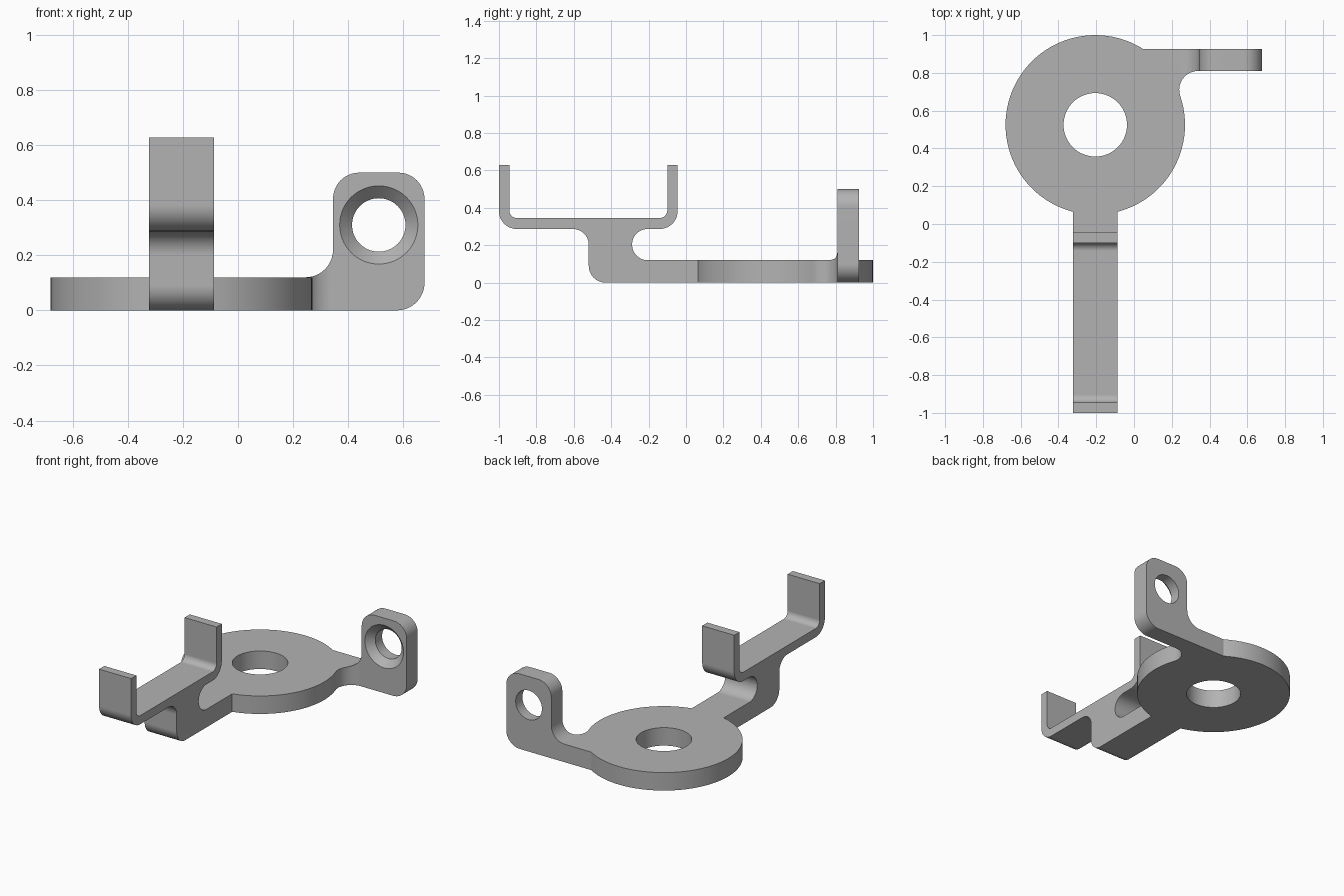
import bpy, bmesh, math
from mathutils import Vector, Matrix

default_cube = bpy.data.objects.get("Cube")
if default_cube:
    bpy.data.objects.remove(default_cube, do_unlink=True)


def rounded(corners, steps=12):
    """Turn (a, b, radius) corners into an outline with true arcs."""
    out = []
    for i, (a, b, r) in enumerate(corners):
        p = Vector((a, b))
        if r == 0:
            out.append(p)
            continue
        u = (Vector(corners[i - 1][:2]) - p).normalized()
        v = (Vector(corners[(i + 1) % len(corners)][:2]) - p).normalized()
        half = u.angle(v) / 2
        centre = p + (u + v).normalized() * (r / math.sin(half))
        start = p + u * (r / math.tan(half)) - centre
        end = p + v * (r / math.tan(half)) - centre
        sweep = start.angle(end)
        for k in range(steps + 1):
            t = k / steps
            out.append(centre + (start * math.sin((1 - t) * sweep)
                                 + end * math.sin(t * sweep)) / math.sin(sweep))
    return out


def make_object(name, bm):
    bmesh.ops.recalc_face_normals(bm, faces=bm.faces)
    mesh = bpy.data.meshes.new(name)
    bm.to_mesh(mesh)
    bm.free()
    obj = bpy.data.objects.new(name, mesh)
    bpy.context.collection.objects.link(obj)
    return obj


def extrude(name, outline, axis, low, high):
    """Extrude a 2D outline along the x, y or z axis."""
    place = {"x": lambda a, b, d: (d, a, b),
             "y": lambda a, b, d: (a, d, b),
             "z": lambda a, b, d: (a, b, d)}[axis]
    bm = bmesh.new()
    face = bm.faces.new([bm.verts.new(place(p[0], p[1], low)) for p in outline])
    moved = bmesh.ops.extrude_face_region(bm, geom=[face])["geom"]
    bmesh.ops.translate(bm, vec=place(0, 0, high - low),
                        verts=[g for g in moved if isinstance(g, bmesh.types.BMVert)])
    return make_object(name, bm)


def cone(name, centre, r1, r2, depth, turn=0, sides=96):
    bm = bmesh.new()
    bmesh.ops.create_cone(bm, cap_ends=True, segments=sides, radius1=r1, radius2=r2,
                          depth=depth,
                          matrix=Matrix.Translation(centre) @ Matrix.Rotation(turn, 4, "X"))
    return make_object(name, bm)


def combine(target, other, operation):
    """Apply a boolean and remove the helper."""
    other.hide_render = True
    mod = target.modifiers.new("combine", "BOOLEAN")
    mod.operation = operation
    mod.solver = "EXACT"
    mod.object = other
    bpy.ops.object.select_all(action="DESELECT")
    target.select_set(True)
    bpy.context.view_layer.objects.active = target
    bpy.ops.object.modifier_apply(modifier=mod.name)
    bpy.data.objects.remove(other, do_unlink=True)


THICK = 0.12
RING = Vector((-0.205, 0.525))
RADIUS = 0.475

# Round base plate
bracket = cone("mounting_bracket", (RING.x, RING.y, THICK / 2), RADIUS, RADIUS, THICK)

# Arm with raised cradle, one side profile
arm = extrude("cradle_arm", rounded([
    (0.2, 0, 0), (-0.52, 0, 0.09), (-0.52, 0.287, 0.085), (-1, 0.287, 0.095),
    (-1, 0.628, 0), (-0.945, 0.628, 0), (-0.945, 0.345, 0.042), (-0.1, 0.345, 0.042),
    (-0.1, 0.628, 0), (-0.045, 0.628, 0), (-0.045, 0.287, 0.095),
    (-0.288, 0.287, 0.083), (-0.288, THICK, 0.083), (0.2, THICK, 0)]),
    "x", -0.324, -0.088)

# Upright lug: front profile trimmed by a plan with a fillet into the plate
FRONT, BACK, FILLET = 0.81, 0.926, 0.1
lug = extrude("upright_lug", rounded([
    (0, 0, 0), (0.677, 0, 0.1), (0.677, 0.5, 0.095), (0.345, 0.5, 0.095),
    (0.345, THICK, 0.1), (0, THICK, 0)]), "y", 0.5, BACK)
dy = FRONT - FILLET - RING.y
dx = math.sqrt((RADIUS + FILLET) ** 2 - dy ** 2)
hub = RING + Vector((dx, dy))
last = math.pi + math.atan2(dy, dx)
plan = [(-0.1, 1), (0.8, 1), (0.8, FRONT)]
for k in range(17):
    angle = math.pi / 2 + (last - math.pi / 2) * k / 16
    plan.append((hub.x + FILLET * math.cos(angle), hub.y + FILLET * math.sin(angle)))
plan.append((-0.1, 0.6))
combine(lug, extrude("lug_plan", plan, "z", -0.1, 0.7), "INTERSECT")

# Countersunk hole through the lug
EYE = (0.511, 0.31)
combine(lug, cone("countersink_cutter", (EYE[0], FRONT + 0.04, EYE[1]),
                  0.052, 0.152, 0.1, math.pi / 2, 64), "DIFFERENCE")
combine(lug, cone("eye_cutter", (EYE[0], 0.86, EYE[1]),
                  0.097, 0.097, 0.5, math.pi / 2, 64), "DIFFERENCE")

# Join everything and bore the plate
combine(bracket, arm, "UNION")
combine(bracket, lug, "UNION")
combine(bracket, cone("bore_cutter", (RING.x, RING.y, 0), 0.168, 0.168, 1, 0, 64),
        "DIFFERENCE")

# Plain grey finish
grey = bpy.data.materials.new("plain_grey")
grey.use_nodes = True
colour = (0.45, 0.45, 0.45, 1)
grey.diffuse_color = colour
grey.node_tree.nodes["Principled BSDF"].inputs["Base Color"].default_value = colour
bracket.data.materials.clear()
bracket.data.materials.append(grey)
for poly in bracket.data.polygons:
    poly.material_index = 0

bpy.ops.object.select_all(action="DESELECT")
bracket.select_set(True)
bpy.context.view_layer.objects.active = bracket
bpy.ops.object.shade_smooth_by_angle(angle=math.radians(30))
weighted = bracket.modifiers.new("clean_shading", "WEIGHTED_NORMAL")
weighted.keep_sharp = True
